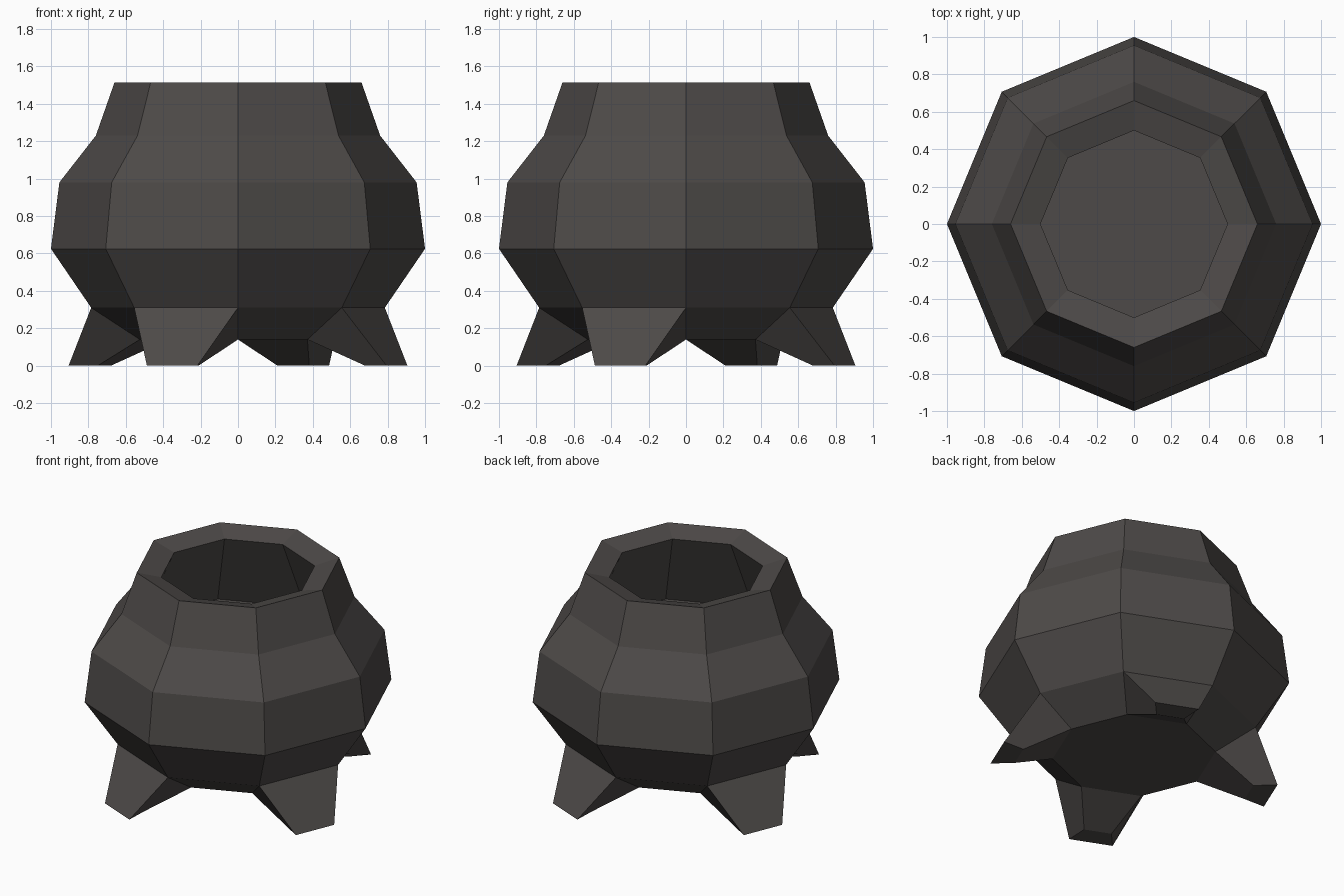
import bpy, bmesh
from math import cos, sin, pi
from mathutils import Vector

if "Cube" in bpy.data.objects:
    bpy.data.objects.remove(bpy.data.objects["Cube"])

SIDES = 8
STEP = 2 * pi / SIDES

iron = bpy.data.materials.new("dark iron")
iron.diffuse_color = (0.075, 0.068, 0.065, 1)
iron.use_nodes = True
iron.node_tree.nodes["Principled BSDF"].inputs["Base Color"].default_value = iron.diffuse_color

# Pot profile (radius, height): underside, belly, neck, rim, inner wall, inner floor
profile = [(0.525, 0.14), (0.785, 0.31), (1.0, 0.625), (0.955, 0.98),
           (0.76, 1.23), (0.66, 1.515), (0.5, 1.47), (0.75, 0.93)]

bm = bmesh.new()
rings = [[bm.verts.new((r * cos(i * STEP), r * sin(i * STEP), z)) for i in range(SIDES)]
         for r, z in profile]

foot_faces = []
for k, (lo, hi) in enumerate(zip(rings, rings[1:])):
    for i in range(SIDES):
        j = (i + 1) % SIDES
        face = bm.faces.new((lo[i], lo[j], hi[j], hi[i]))
        if k == 0 and i % 2 == 1:
            foot_faces.append((face, (i + 0.5) * STEP))
bm.faces.new(rings[0][::-1])
bm.faces.new(rings[-1])

# Feet: every other lowest panel is pulled out and down to a small flat pad
for face, angle in foot_faces:
    out = Vector((cos(angle), sin(angle), 0))
    side = Vector((-sin(angle), cos(angle), 0))
    new = bmesh.ops.extrude_discrete_faces(bm, faces=[face])["faces"][0]
    for v in new.verts:
        sign = 1 if v.co.dot(side) > 0 else -1
        dist, half = (0.92, 0.146) if v.co.z > 0.2 else (0.774, 0.092)
        v.co = out * dist + side * sign * half

bmesh.ops.recalc_face_normals(bm, faces=bm.faces[:])
mesh = bpy.data.meshes.new("cauldron")
bm.to_mesh(mesh)
bm.free()
mesh.materials.append(iron)
bpy.context.collection.objects.link(bpy.data.objects.new("cauldron", mesh))
